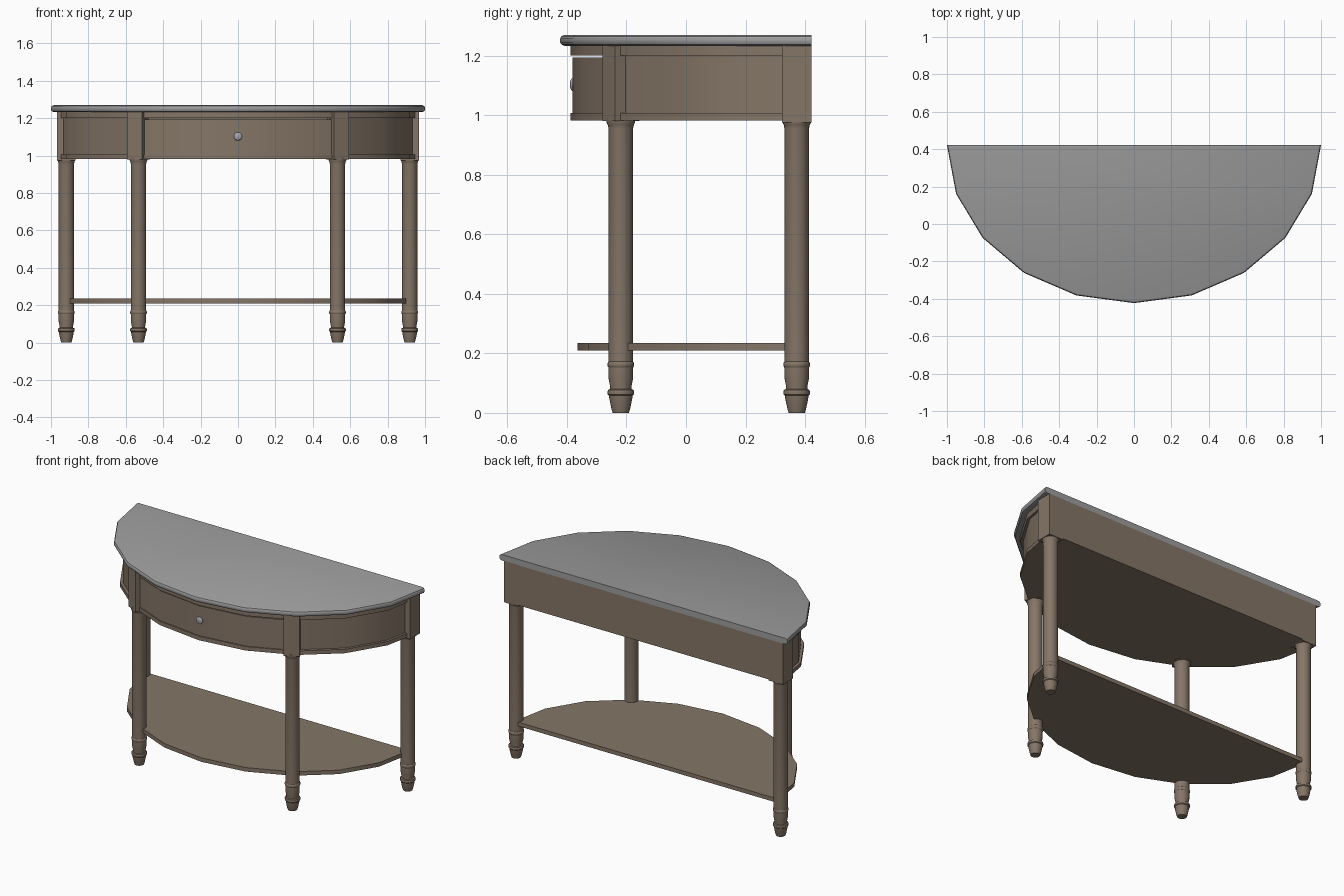
import bpy, bmesh, math
from mathutils import Matrix, Vector

if "Cube" in bpy.data.objects:
    bpy.data.objects.remove(bpy.data.objects["Cube"])


def material(name, rgb):
    m = bpy.data.materials.new(name)
    m.diffuse_color = (*rgb, 1)
    m.use_nodes = True
    m.node_tree.nodes["Principled BSDF"].inputs["Base Color"].default_value = m.diffuse_color
    return m


WOOD = material("taupe wood", (0.235, 0.18, 0.135))
STONE = material("grey stone", (0.34, 0.34, 0.34))
METAL = material("brushed metal", (0.36, 0.38, 0.41))
BACK = 0.422


def finish(name, bm, mat, sharp=32):
    """Turn a bmesh into an object, smooth except at edges above the sharp angle."""
    bmesh.ops.recalc_face_normals(bm, faces=bm.faces)
    for f in bm.faces:
        f.smooth = True
    for e in bm.edges:
        e.smooth = len(e.link_faces) == 2 and e.calc_face_angle(0) < math.radians(sharp)
    me = bpy.data.meshes.new(name)
    bm.to_mesh(me)
    bm.free()
    me.materials.append(mat)
    ob = bpy.data.objects.new(name, me)
    bpy.context.collection.objects.link(ob)
    return ob


def half_ellipse(a, b, back=BACK, n=10):
    """Straight back, ten-sided curved front."""
    return [(a * math.cos(math.pi * i / n), back - b * math.sin(math.pi * i / n))
            for i in range(n + 1)]


def loft(name, layers, mat):
    """Stack outlines [(points, z), ...] into a closed solid."""
    bm = bmesh.new()
    rings = [[bm.verts.new((x, y, z)) for x, y in pts] for pts, z in layers]
    n = len(rings[0])
    for lo, hi in zip(rings, rings[1:]):
        for i in range(n):
            j = (i + 1) % n
            bm.faces.new((lo[i], lo[j], hi[j], hi[i]))
    bm.faces.new(rings[0][::-1])
    bm.faces.new(rings[-1])
    return finish(name, bm, mat)


def slab(name, pts, z0, z1, mat=WOOD):
    return loft(name, [(pts, z0), (pts, z1)], mat)


# Tabletop with rounded front edge
nose = [(0.016, 1.233), (0.005, 1.237), (0, 1.245), (0, 1.257), (0.004, 1.265), (0.014, 1.27)]
loft("tabletop", [(half_ellipse(1 - d, 0.845 - d), z) for d, z in nose], STONE)

# Apron: recessed carcass, flat behind the drawer, and two rails
carcass = half_ellipse(0.952, 0.79)
slab("apron_carcass", carcass[:4] + carcass[7:], 0.99, 1.232)
rail = half_ellipse(0.966, 0.81)
slab("apron_bottom_rail", rail, 0.982, 1.007)
slab("apron_top_rail", rail, 1.2, 1.234)
slab("back_panel", [(-0.966, 0.40), (0.966, 0.40), (0.966, BACK), (-0.966, BACK)], 0.982, 1.234)

# Curved drawer front
front = half_ellipse(0.968, 0.803)[4:7]
outer = [(0.51, -0.252)] + front + [(-0.51, -0.252)]
slab("drawer_front", outer + [(x, y + 0.03) for x, y in reversed(outer)], 1.007, 1.194)

# Drawer knob
bm = bmesh.new()
bmesh.ops.create_uvsphere(bm, u_segments=20, v_segments=12, radius=0.022,
                          matrix=Matrix.Translation((0, -0.381, 1.103)) @ Matrix.Diagonal((1, 0.4, 1, 1)))
finish("drawer_knob", bm, METAL)

# Lower shelf
slab("lower_shelf", half_ellipse(0.91, 0.762, 0.398), 0.21, 0.235)

# Turned legs topped by square blocks
LEG = [(0.027, 0), (0.031, 0.012), (0.038, 0.045), (0.040, 0.058), (0.044, 0.062), (0.045, 0.069),
       (0.043, 0.077), (0.036, 0.08), (0.036, 0.09), (0.041, 0.115), (0.041, 0.152), (0.044, 0.156),
       (0.045, 0.162), (0.044, 0.168), (0.041, 0.172), (0.041, 0.955), (0.044, 0.968),
       (0.048, 0.975), (0.048, 0.99)]


def circle(r, x, y, n=24):
    return [(x + r * math.cos(2 * math.pi * i / n), y + r * math.sin(2 * math.pi * i / n))
            for i in range(n)]


def leg(name, x, y, half, angle, z0):
    loft(name, [(circle(r, x, y), z) for r, z in LEG], WOOD)
    bm = bmesh.new()
    bmesh.ops.create_cube(bm, size=1, matrix=Matrix.Translation((x, y, (z0 + 1.235) / 2))
                          @ Matrix.Rotation(angle, 4, 'Z')
                          @ Matrix.Diagonal((2 * half, 2 * half, 1.235 - z0, 1)))
    finish(name + "_block", bm, WOOD)


for side, s in (("right", 1), ("left", -1)):
    leg("front_leg_" + side, s * 0.532, -0.219, 0.046, s * math.radians(28), 0.98)
    leg("back_leg_" + side, s * 0.918, 0.372, 0.05, 0, 0.975)
